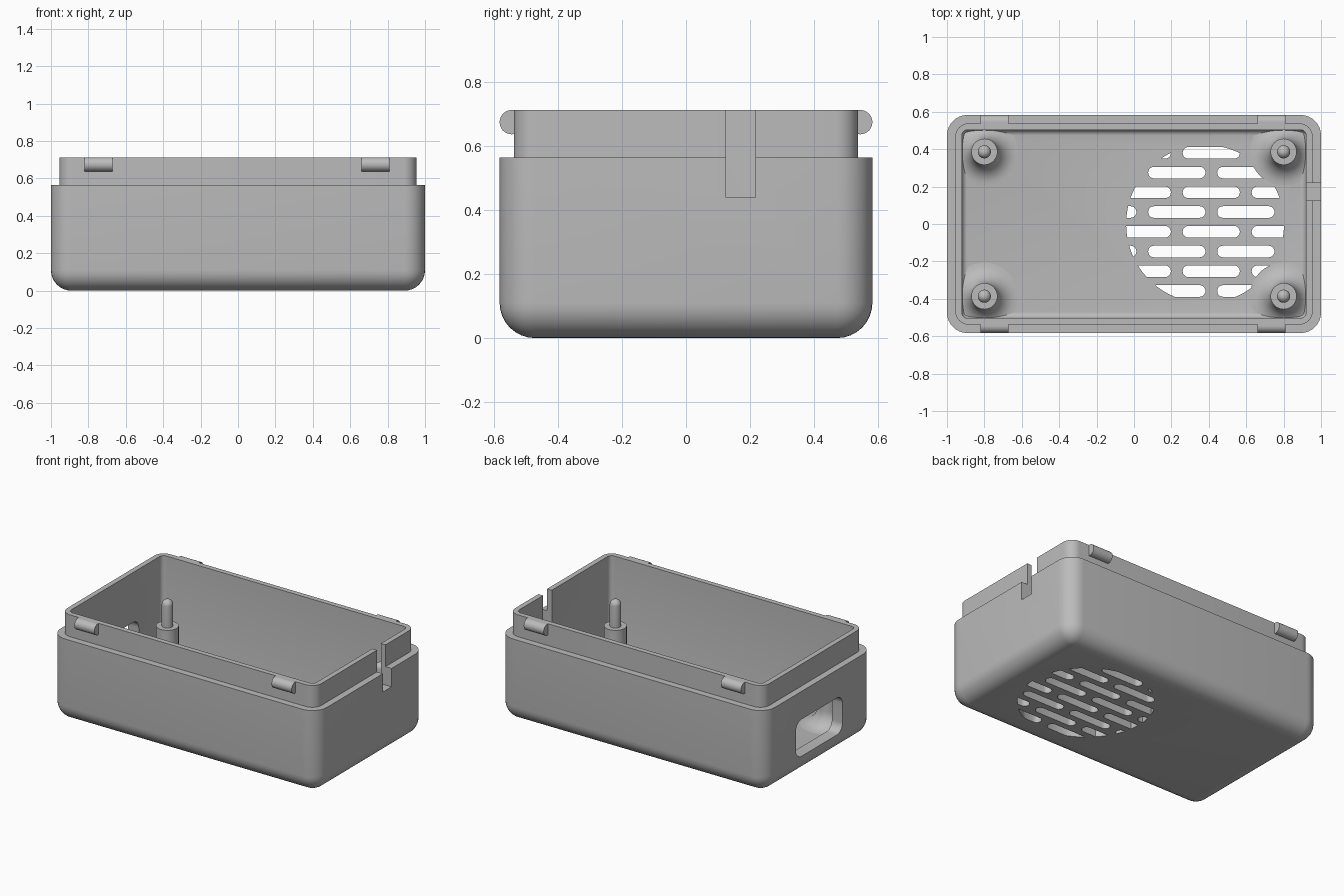
import bpy, bmesh
from math import sin, cos, pi, radians
from mathutils import Vector

cube = bpy.data.objects.get("Cube")
if cube:
    bpy.data.objects.remove(cube)

grey = bpy.data.materials.new("light grey plastic")
grey.use_nodes = True
colour = (0.5, 0.5, 0.5, 1)
grey.diffuse_color = colour
grey.node_tree.nodes["Principled BSDF"].inputs["Base Color"].default_value = colour


def rounded_rect(hx, hy, r, steps=8):
    """Counter-clockwise outline of a rounded rectangle."""
    pts = []
    for q, (sx, sy) in enumerate([(1, 1), (-1, 1), (-1, -1), (1, -1)]):
        for i in range(steps + 1):
            a = (q + i / steps) * pi / 2
            pts.append((sx * (hx - r) + r * cos(a), sy * (hy - r) + r * sin(a)))
    return pts


def add_loft(bm, loops):
    """Skin a stack of equal loops and cap both ends."""
    rings = [[bm.verts.new(p) for p in loop] for loop in loops]
    n = len(rings[0])
    for low, high in zip(rings, rings[1:]):
        for i in range(n):
            j = (i + 1) % n
            bm.faces.new((low[i], low[j], high[j], high[i]))
    bm.faces.new(rings[0][::-1])
    bm.faces.new(rings[-1])


def make_object(name, bm):
    bmesh.ops.recalc_face_normals(bm, faces=bm.faces)
    mesh = bpy.data.meshes.new(name)
    bm.to_mesh(mesh)
    bm.free()
    mesh.materials.append(grey)
    obj = bpy.data.objects.new(name, mesh)
    bpy.context.collection.objects.link(obj)
    return obj


def activate(obj):
    bpy.ops.object.select_all(action='DESELECT')
    obj.select_set(True)
    bpy.context.view_layer.objects.active = obj


def smooth(obj):
    activate(obj)
    bpy.ops.object.shade_smooth_by_angle(angle=radians(32))


def boolean(obj, cutter, operation):
    mod = obj.modifiers.new("cut", 'BOOLEAN')
    mod.operation, mod.solver, mod.object = operation, 'EXACT', cutter
    activate(obj)
    bpy.ops.object.modifier_apply(modifier=mod.name)
    bpy.data.objects.remove(cutter)


def prism(name, outlines, low, high, axis='Z'):
    """Extrude flat outlines along z, or along x with (y, z) outlines."""
    bm = bmesh.new()
    for pts in outlines:
        add_loft(bm, [[(a, b, h) if axis == 'Z' else (h, a, b) for a, b in pts]
                      for h in (low, high)])
    obj = make_object(name, bm)
    obj.hide_render = True
    return obj


HX, HY, WALL, EDGE = 1.0, 0.583, 0.08, 0.11
LEDGE, TOP = 0.565, 0.713

# Box shell: rounded underside, ledge, lip, then the cavity down to its floor
sections = []
for i in range(9):
    a = i / 8 * pi / 2
    inset = min(EDGE * (1 - sin(a)), EDGE - 0.001)
    sections.append((inset, EDGE - inset, EDGE * (1 - cos(a))))
sections += [(0, EDGE, LEDGE), (0.045, 0.07, LEDGE), (0.045, 0.07, TOP),
             (WALL, 0.03, TOP)]
for i in range(5):
    a = i / 4 * pi / 2
    inset = min(0.03 * (1 - cos(a)), 0.029)
    sections.append((WALL + inset, 0.03 - inset, WALL + 0.03 * (1 - sin(a))))
bm = bmesh.new()
add_loft(bm, [[(x, y, z) for x, y in rounded_rect(HX - d, HY - d, r)]
              for d, r, z in sections])
shell = make_object("box_shell", bm)

# Vent: staggered slots trimmed to a circle
slots = []
for row in range(8):
    y = -0.358 + row * 0.1055
    first = -0.14 if row % 2 == 0 else 0.044
    for col in range(4):
        x = first + col * 0.369
        slots.append([(x + a, y + b) for a, b in rounded_rect(0.153, 0.031, 0.0305, 5)])
vent = prism("vent_cutter", slots, -0.1, 0.2)
disc = [(0.38 + 0.422 * cos(i * pi / 48), 0.422 * sin(i * pi / 48)) for i in range(96)]
boolean(vent, prism("vent_circle", [disc], -0.05, 0.15), 'INTERSECT')
boolean(shell, vent, 'DIFFERENCE')

# Socket opening in the -x wall
socket = [(y, z + 0.25) for y, z in rounded_rect(0.25, 0.125, 0.06)]
boolean(shell, prism("socket_cutter", [socket], -1.1, -0.85, 'X'), 'DIFFERENCE')

# Cable slot in the +x wall, open at the top
slot = [(0.125, 0.44), (0.218, 0.44), (0.218, 0.8), (0.125, 0.8)]
boolean(shell, prism("slot_cutter", [slot], 0.85, 1.1, 'X'), 'DIFFERENCE')
smooth(shell)

# Standoffs: flared foot, post and round-tipped pin
FLARE, POST, PIN = 0.11, 0.07, 0.035
profile = [(POST + FLARE, WALL - 0.005)]
for i in range(9):
    a = i / 8 * pi / 2
    profile.append((POST + FLARE * (1 - sin(a)), WALL + FLARE * (1 - cos(a))))
profile += [(POST, 0.31), (PIN, 0.31)]
for i in range(7):
    a = i / 7 * pi / 2
    profile.append((PIN * cos(a), 0.455 + PIN * sin(a)))
for sx, side in ((-1, "right"), (1, "left")):
    for sy, end in ((-1, "front"), (1, "back")):
        bm = bmesh.new()
        add_loft(bm, [[(r * cos(k * pi / 20) + sx * 0.8, r * sin(k * pi / 20) + sy * 0.386, z)
                       for k in range(40)] for r, z in profile])
        smooth(make_object(f"standoff_{end}_{side}", bm))

# Snap ridges: short round bars on the long sides of the lip
for cx, side in ((-0.745, "right"), (0.735, "left")):
    for sy, end in ((-1, "front"), (1, "back")):
        bm = bmesh.new()
        add_loft(bm, [[(cx + dx, sy * 0.545 + 0.038 * cos(k * pi / 16),
                        TOP - 0.038 + 0.038 * sin(k * pi / 16)) for k in range(32)]
                      for dx in (-0.075, 0.075)])
        # Flat top between the bar and the lip
        add_loft(bm, [[(cx + dx, sy * y, z) for y, z in
                       ((0.52, TOP - 0.07), (0.545, TOP - 0.07), (0.545, TOP), (0.52, TOP))]
                      for dx in (-0.075, 0.075)])
        smooth(make_object(f"snap_ridge_{end}_{side}", bm))
